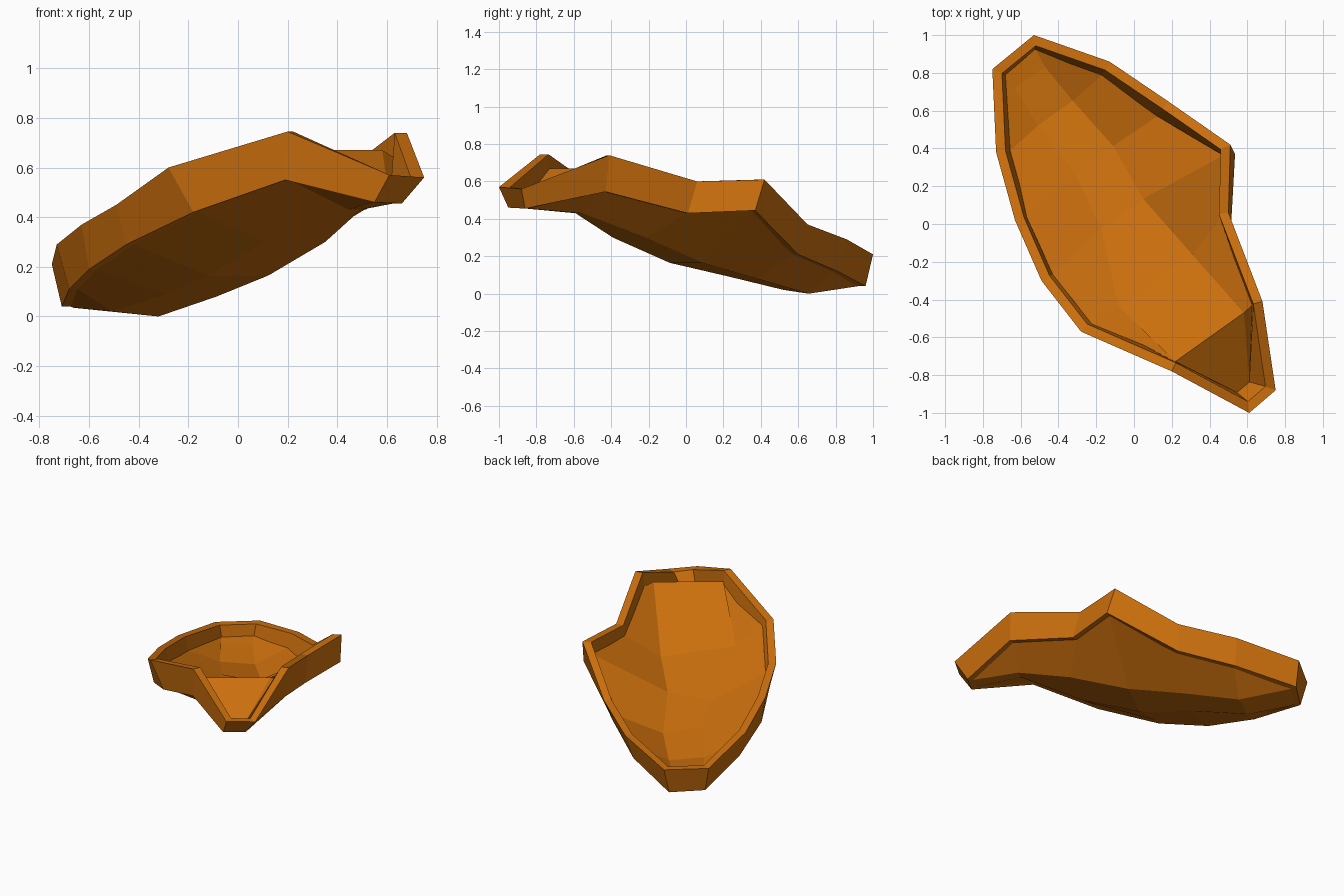
import bpy, bmesh
from mathutils import Vector

if "Cube" in bpy.data.objects:
    bpy.data.objects.remove(bpy.data.objects["Cube"])

mat = bpy.data.materials.new("orange")
mat.diffuse_color = (0.6, 0.16, 0.004, 1)
mat.use_nodes = True
mat.node_tree.nodes["Principled BSDF"].inputs["Base Color"].default_value = mat.diffuse_color

# Rim stations, clockwise from the back: upper edge and lower edge of the outer wall
UPPER = [(-.53, 1.0, .21), (-.13, .86, .29), (.18, .65, .37), (.51, .42, .61),
         (.50, .06, .60), (.68, -.41, .74), (.75, -.88, .56), (.61, -1.0, .57),
         (.20, -.78, .745), (-.28, -.57, .60), (-.49, -.30, .45), (-.63, .02, .37),
         (-.73, .38, .29), (-.75, .82, .21)]
LOWER = [(-.54, .96, .04), (-.16, .81, .12), (.14, .60, .21), (.535, .37, .445),
         (.515, .01, .43), (.67, -.43, .545), (.66, -.86, .455), (.55, -.95, .46),
         (.19, -.77, .55), (-.18, -.57, .42), (-.45, -.29, .29), (-.60, .02, .19),
         (-.68, .38, .11), (-.71, .80, .04)]
# Centre strips along the diagonal axis: distance along, left/right width, left/right height
KEEL = [(-1.0, .10, .10, .035, .035), (-.72, .11, .12, .02, 0), (-.36, .10, .15, .09, .08),
        (0, .15, .15, .165, .165), (.38, .14, .16, .30, .30), (.74, -.02, .08, .43, .43)]
FLOOR = [(-.95, .10, .10, .12, .12), (-.72, .11, .115, .11, .09), (-.40, .10, .15, .17, .13),
         (-.08, .157, .117, .21, .27), (.31, .32, .157, .41, .335), (.72, .245, .20, .67, .67)]
# How far up the wall the floor meets it, per station
MEET = [.55, .45, .25, .4, .5, .5, .02, .02, .5, .75, .55, .5, .5, .55]
WALL = .05
U, W, Z = Vector((.581, -.814, 0)), Vector((.814, .581, 0)), Vector((0, 0, 1))


def inset(ring, d):
    """Offset a clockwise ring inwards in plan by d."""
    out = []
    for i, p in enumerate(ring):
        p, a, b = Vector(p), Vector(ring[i - 1]), Vector(ring[(i + 1) % len(ring)])
        e1, e2 = (p - a).xy.normalized(), (b - p).xy.normalized()
        n1, n2 = Vector((e1.y, -e1.x)), Vector((e2.y, -e2.x))
        out.append(p + ((n1 + n2) * (d / (1 + n1.dot(n2)))).to_3d())
    return out


def finish(bm, name, facing=0):
    """Make the object; facing +1/-1 turns an open sheet up or down."""
    bmesh.ops.recalc_face_normals(bm, faces=bm.faces)
    if facing * sum(f.normal.z * f.calc_area() for f in bm.faces) < 0:
        bmesh.ops.reverse_faces(bm, faces=bm.faces)
    me = bpy.data.meshes.new(name)
    bm.to_mesh(me)
    bm.free()
    me.materials.append(mat)
    bpy.context.collection.objects.link(bpy.data.objects.new(name, me))


def bowl(name, ring, strip, facing):
    """Faceted bowl between a 14-point ring and a centre strip, with a front plate."""
    bm = bmesh.new()
    edge = [bm.verts.new(p) for p in ring]
    left = [bm.verts.new(U * s - W * l + Z * zl) for s, l, r, zl, zr in strip]
    right = [bm.verts.new(U * s + W * r + Z * zr) for s, l, r, zl, zr in strip]
    edge_r, edge_l = edge[:6], [edge[13 - i] for i in range(6)]
    for i in range(5):
        bm.faces.new((left[i], right[i], right[i + 1], left[i + 1]))
        for e, k in ((edge_r, right), (edge_l, left)):
            bm.faces.new((e[i], e[i + 1], k[i + 1], k[i]))
    bm.faces.new((edge_l[0], edge_r[0], right[0], left[0]))
    # front plate out to the spout tip
    bm.faces.new((left[5], right[5], edge[6], edge[7]))
    bm.faces.new((right[5], edge[5], edge[6]))
    bm.faces.new((left[5], edge[7], edge[8]))
    finish(bm, name, facing)


# Raised rim band: closed loop with a rectangular section
bm = bmesh.new()
rings = [[bm.verts.new(p) for p in r]
         for r in (UPPER, inset(UPPER, WALL), inset(LOWER, WALL), LOWER)]
n = len(UPPER)
for r in range(4):
    a, b = rings[r], rings[(r + 1) % 4]
    for i in range(n):
        j = (i + 1) % n
        bm.faces.new((a[i], a[j], b[j], b[i]))
finish(bm, "rim_band")

# Outer shell and raised inner floor
bowl("outer_shell", inset(LOWER, .035), KEEL, -1)
low, top = inset(LOWER, WALL), inset(UPPER, WALL)
bowl("inner_floor", [l.lerp(t, m) for l, t, m in zip(low, top, MEET)], FLOOR, 1)
